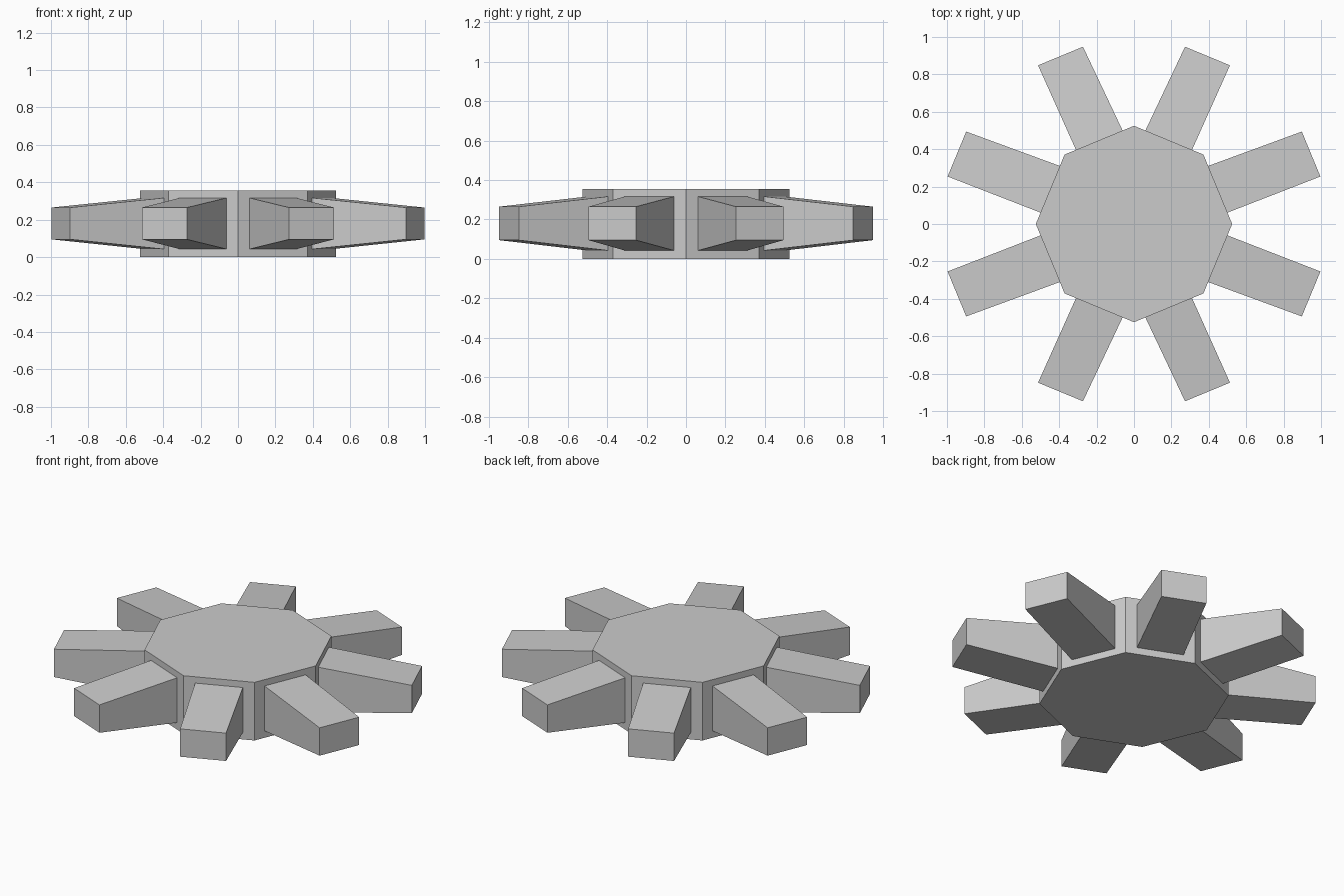
import bpy, bmesh
from math import cos, sin, pi, copysign
from mathutils import Vector

if "Cube" in bpy.data.objects:
    bpy.data.objects.remove(bpy.data.objects["Cube"])

R, H = 0.525, 0.355
ROOT_W, ROOT_H, TIP_H = 0.27, 0.274, 0.17

bm = bmesh.new()

# octagonal hub
ring = [(R * cos(i * pi / 4), R * sin(i * pi / 4)) for i in range(8)]
bottom = [bm.verts.new((x, y, 0)) for x, y in ring]
top = [bm.verts.new((x, y, H)) for x, y in ring]
bm.faces.new(top)
bm.faces.new(bottom[::-1])
sides = [bm.faces.new((bottom[i], bottom[(i + 1) % 8], top[(i + 1) % 8], top[i]))
         for i in range(8)]
bm.normal_update()


def shape_face(face, centre, along, width, height):
    """Place the corners of a side face as an upright rectangle."""
    old = face.calc_center_median()
    for v in face.verts:
        d = v.co - old
        v.co = (centre + along * copysign(width / 2, d.dot(along))
                + Vector((0, 0, copysign(height / 2, d.z))))


# blades: inset each hub side, then extrude it outward with a tapered tip
for side in sides:
    c = side.calc_center_median()
    along = Vector((-c.y, c.x, 0)).normalized()
    bmesh.ops.inset_individual(bm, faces=[side], thickness=0.02)
    shape_face(side, c + Vector((0, 0, 0.002)), along, ROOT_W, ROOT_H)
    tip = bmesh.ops.extrude_discrete_faces(bm, faces=[side])["faces"][0]
    tx, ty = (0.947, 0.374) if abs(c.x) > abs(c.y) else (0.393, 0.898)
    centre = Vector((copysign(tx, c.x), copysign(ty, c.y), 0.18))
    shape_face(tip, centre, along, ROOT_W - 0.01, TIP_H)

bmesh.ops.recalc_face_normals(bm, faces=bm.faces)
mesh = bpy.data.meshes.new("bladed_hub")
bm.to_mesh(mesh)
bm.free()
bpy.context.collection.objects.link(bpy.data.objects.new("bladed_hub", mesh))
